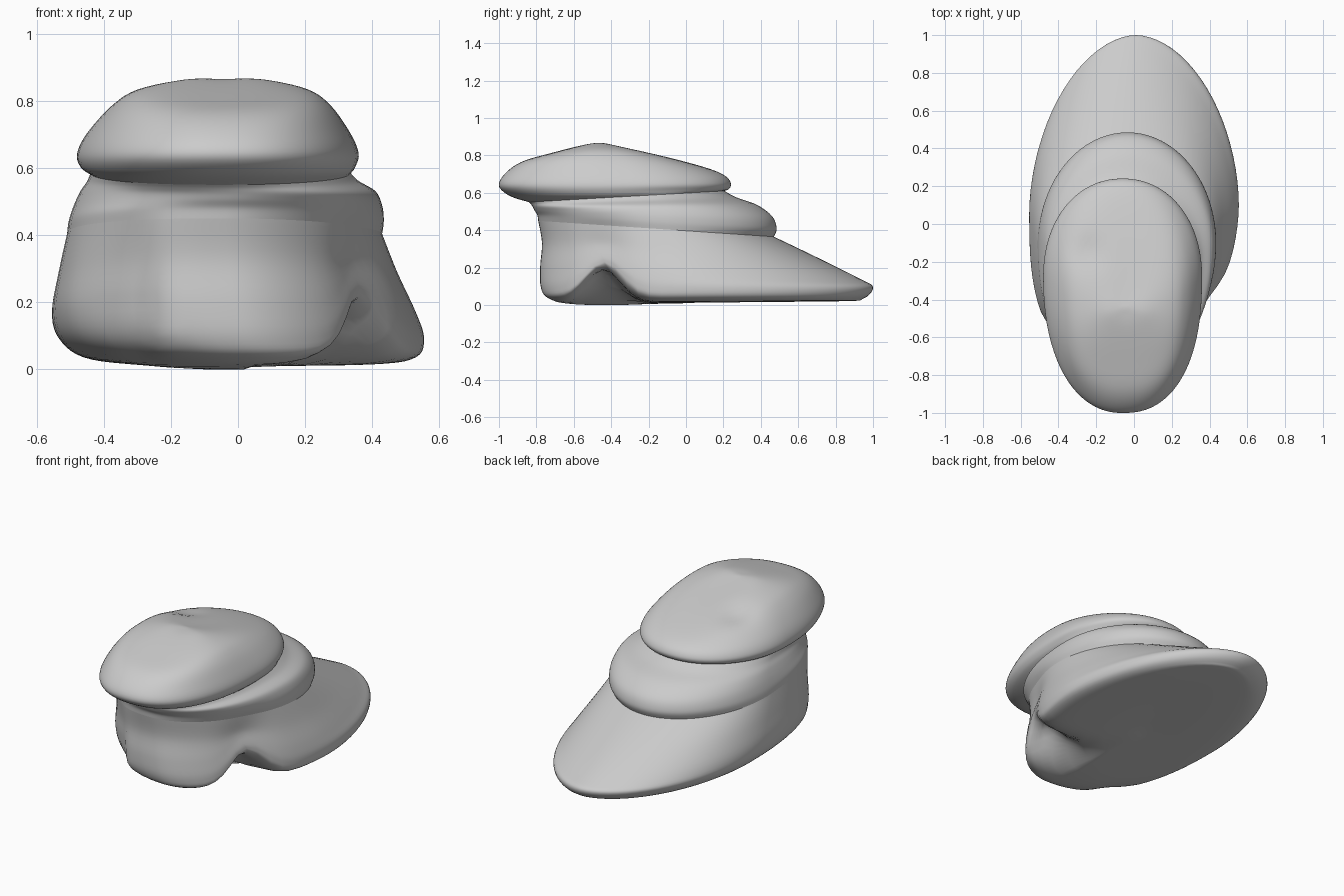
import bpy, bmesh, math

SEG, SUB = 80, 5

# ring: x_left, x_right, y_front, y_back, y_widest, z_front, z_back, side_lift,
#       then curve powers: front_left, front_right, back
SHELF = (-0.51, 0.43, -0.79, 0.47, -0.10, 0.45, 0.365, 0.0, 2.4, 1.9, 1.95)
NECK = (-0.44, 0.335, -0.84, 0.205, -0.22, 0.55, 0.61, 0.0, 2.3, 2.2, 2.0)

BASE = [
    (-0.02, 0.02, 0.02, 0.06, 0.04, 0.010, 0.015, 0.0, 2.0, 2.0, 2.0),
    (-0.30, 0.40, -0.58, 0.82, 0.05, 0.010, 0.02, 0.0, 2.1, 1.9, 1.9),
    (-0.46, 0.53, -0.73, 0.95, 0.10, 0.035, 0.035, 0.0, 2.3, 1.85, 1.85),
    (-0.535, 0.555, -0.775, 1.00, 0.10, 0.09, 0.095, 0.0, 2.6, 1.8, 1.85),
    (-0.555, 0.53, -0.78, 0.93, 0.05, 0.20, 0.14, 0.0, 2.7, 1.8, 1.85),
    (-0.535, 0.475, -0.77, 0.71, -0.02, 0.33, 0.25, 0.0, 2.6, 1.85, 1.9),
    SHELF]
BAND = [
    SHELF,
    (-0.505, 0.435, -0.795, 0.485, -0.10, 0.48, 0.41, 0.0, 2.4, 1.95, 2.0),
    (-0.49, 0.43, -0.81, 0.46, -0.10, 0.505, 0.475, 0.0, 2.3, 2.0, 2.0),
    (-0.47, 0.41, -0.82, 0.38, -0.12, 0.525, 0.535, 0.0, 2.3, 2.1, 2.0),
    (-0.45, 0.36, -0.83, 0.27, -0.17, 0.54, 0.575, 0.0, 2.3, 2.2, 2.0),
    NECK]
CROWN = [
    NECK,
    (-0.47, 0.35, -0.94, 0.23, -0.28, 0.582, 0.62, 0.0, 2.2, 2.3, 2.1),
    (-0.48, 0.36, -1.00, 0.24, -0.28, 0.635, 0.65, 0.0, 2.2, 2.35, 2.1),
    (-0.45, 0.335, -0.97, 0.21, -0.30, 0.70, 0.69, 0.01, 2.2, 2.35, 2.1),
    (-0.38, 0.28, -0.88, 0.12, -0.36, 0.765, 0.73, 0.035, 2.3, 2.4, 2.1),
    (-0.30, 0.21, -0.73, -0.08, -0.42, 0.81, 0.785, 0.035, 2.3, 2.3, 2.1),
    (-0.16, 0.08, -0.55, -0.33, -0.45, 0.855, 0.84, 0.015, 2.0, 2.0, 2.0),
    (-0.06, -0.03, -0.46, -0.44, -0.45, 0.866, 0.866, 0.0, 2.0, 2.0, 2.0)]


def spline(rings):
    """Smoothly interpolate ring parameters along the stack."""
    out = []
    n = len(rings)
    for i in range(n - 1):
        a, b, c, d = (rings[max(i - 1, 0)], rings[i], rings[i + 1], rings[min(i + 2, n - 1)])
        for k in range(SUB):
            t = k / SUB
            out.append([0.5 * (2 * q + (r - p) * t + (2 * p - 5 * q + 4 * r - s) * t * t
                               + (3 * q - p - 3 * r + s) * t ** 3)
                        for p, q, r, s in zip(a, b, c, d)])
    return out + [list(rings[-1])]


def gauss(d, width):
    return math.exp(-(d / width) ** 2)


def clamp(v):
    return max(0.0, min(1.0, v))


def sculpt(x, y, z):
    """Side arch, front-left step, low belly and top dimple."""
    low = clamp((0.5 - z) / 0.3)
    arch = gauss(y + 0.44, 0.13) * clamp((x - 0.02) / 0.28) * low
    step = clamp((-0.22 - x) / 0.07) * low * clamp((-0.45 - y) / 0.2)
    belly = gauss(math.hypot(x + 0.05, y + 0.45), 0.25) * clamp((0.06 - z) / 0.05)
    dimple = gauss(math.hypot(x + 0.24, y + 0.15), 0.09) * clamp((z - 0.65) / 0.05)
    lift = 0.17 * arch * clamp((0.4 - z) / 0.35)
    return x - 0.05 * arch, y + 0.05 * step, z + lift - 0.02 * dimple - 0.01 * belly


def ring_points(r):
    xl, xr, yf, yb, ym, zf, zb, lift, pfl, pfr, pb = r
    cx, hw = (xl + xr) / 2, (xr - xl) / 2
    pts = []
    for i in range(SEG):
        t = math.tau * i / SEG
        c, s = math.cos(t), math.sin(t)
        p = pb if s > 0 else (pfl if c < 0 else pfr)
        x = cx + hw * math.copysign(abs(c) ** (2 / p), c)
        y = ym + (yb - ym if s > 0 else ym - yf) * math.copysign(abs(s) ** (2 / p), s)
        f = (y - yf) / (yb - yf)
        pts.append(sculpt(x, y, zf + (zb - zf) * f + lift * c * c))
    return pts


def loft(name, rings, cap_start=False, cap_end=False):
    bm = bmesh.new()
    loops = [[bm.verts.new(p) for p in ring_points(r)] for r in spline(rings)]
    for a, b in zip(loops, loops[1:]):
        for i in range(SEG):
            j = (i + 1) % SEG
            bm.faces.new((a[i], a[j], b[j], b[i]))
    if cap_start:
        bm.faces.new(loops[0][::-1])
    if cap_end:
        bm.faces.new(loops[-1])
    for f in bm.faces:
        f.smooth = True
    mesh = bpy.data.meshes.new(name)
    bm.to_mesh(mesh)
    bm.free()
    obj = bpy.data.objects.new(name, mesh)
    bpy.context.collection.objects.link(obj)
    return obj


# Sloping lower body, middle ledge, and overhanging top
loft("lower_body", BASE, cap_start=True)
loft("middle_ledge", BAND)
loft("top_slab", CROWN, cap_end=True)
